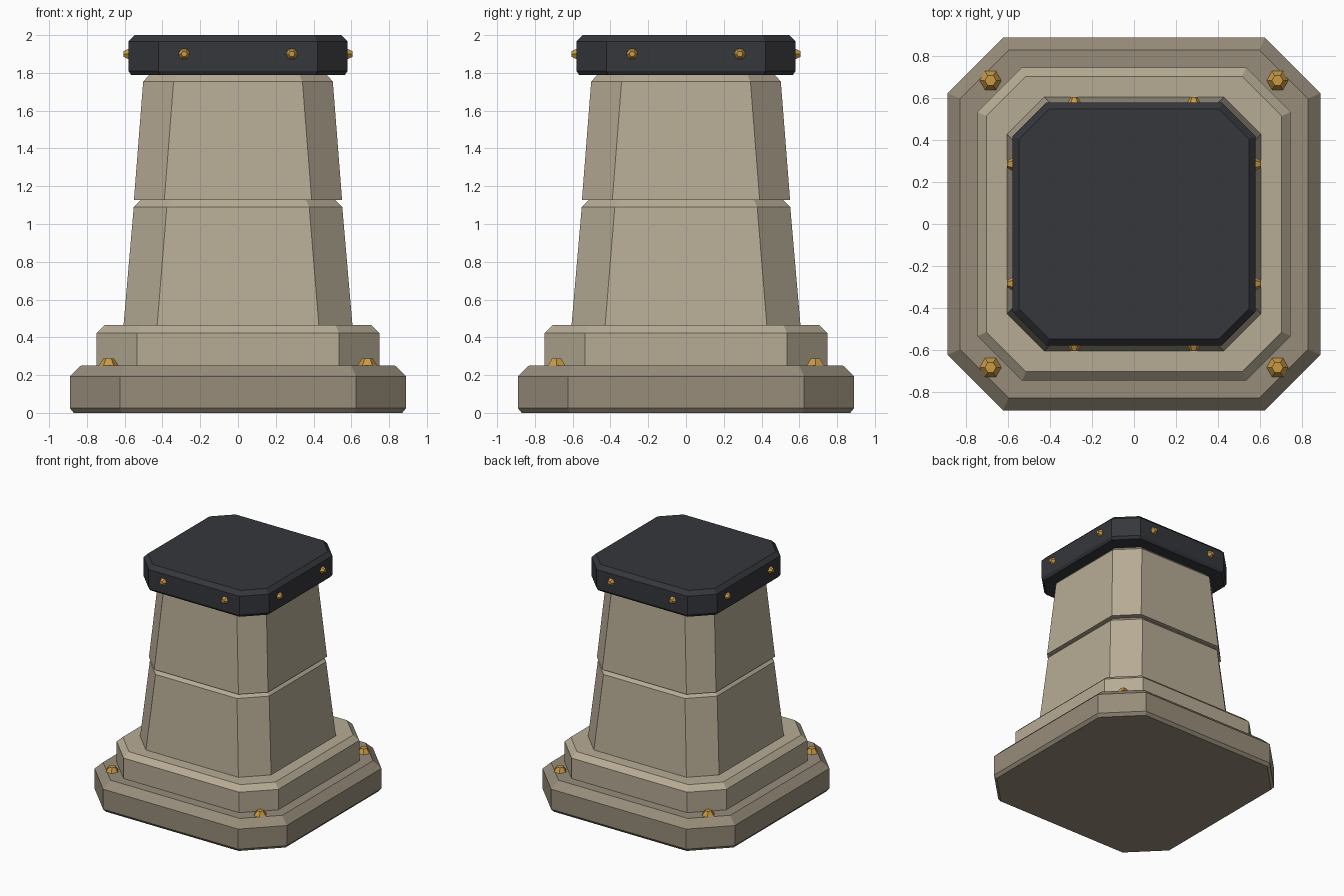
import bpy, bmesh
from math import cos, sin, pi
from mathutils import Matrix

if "Cube" in bpy.data.objects:
    bpy.data.objects.remove(bpy.data.objects["Cube"])


def material(name, rgb):
    m = bpy.data.materials.new(name)
    m.diffuse_color = (*rgb, 1)
    m.use_nodes = True
    m.node_tree.nodes["Principled BSDF"].inputs["Base Color"].default_value = m.diffuse_color
    return m


STONE = material("light_stone", (0.47, 0.41, 0.30))
DARK_STONE = material("dark_stone", (0.31, 0.265, 0.195))
IRON = material("dark_iron", (0.036, 0.038, 0.045))
BRASS = material("brass", (0.58, 0.32, 0.06))


def loft(name, rings, mat, matrix=Matrix()):
    """Skin a stack of point rings and close both ends."""
    bm = bmesh.new()
    loops = [[bm.verts.new(p) for p in ring] for ring in rings]
    n = len(loops[0])
    for a, b in zip(loops, loops[1:]):
        for i in range(n):
            j = (i + 1) % n
            bm.faces.new((a[i], a[j], b[j], b[i]))
    bm.faces.new(loops[0][::-1])
    bm.faces.new(loops[-1])
    bmesh.ops.recalc_face_normals(bm, faces=bm.faces[:])
    mesh = bpy.data.meshes.new(name)
    bm.to_mesh(mesh)
    bm.free()
    mesh.materials.append(mat)
    obj = bpy.data.objects.new(name, mesh)
    obj.matrix_world = matrix
    bpy.context.collection.objects.link(obj)
    return obj


def block(name, profile, mat):
    """Square block with cut corners; profile rows are (z, half width, corner start)."""
    def ring(z, h, c):
        return [(c, -h, z), (h, -c, z), (h, c, z), (c, h, z),
                (-c, h, z), (-h, c, z), (-h, -c, z), (-c, -h, z)]
    return loft(name, [ring(*row) for row in profile], mat)


def bolt(name, r_base, r_top, height, matrix):
    """Six-sided tapered stud."""
    rings = [[(r * cos(i * pi / 3), r * sin(i * pi / 3), z) for i in range(6)]
             for r, z in ((r_base, 0), (r_top, height))]
    return loft(name, rings, BRASS, matrix)


# Stepped base
block("plinth", [(0, 0.87, 0.615), (0.025, 0.89, 0.625),
                 (0.193, 0.89, 0.625), (0.252, 0.83, 0.598)], DARK_STONE)
block("base_step", [(0.25, 0.748, 0.535), (0.423, 0.748, 0.535),
                    (0.465, 0.705, 0.515)], STONE)

# Tapered shaft in two courses
block("lower_shaft", [(0.465, 0.606, 0.428), (1.09, 0.552, 0.377),
                      (1.127, 0.516, 0.36)], STONE)
block("upper_shaft", [(1.127, 0.551, 0.39), (1.755, 0.502, 0.341),
                      (1.79, 0.468, 0.325)], STONE)

# Iron cap
block("cap", [(1.788, 0.565, 0.412), (1.81, 0.58, 0.42),
              (1.967, 0.58, 0.42), (2.0, 0.548, 0.406)], IRON)

# Bolts: one on each plinth corner, two on each cap side
for k in range(4):
    turn = Matrix.Rotation(k * pi / 2, 4, 'Z')
    sx, sy = ((-1, -1), (1, -1), (1, 1), (-1, 1))[k]
    bolt(f"plinth_bolt_{k + 1}", 0.053, 0.027, 0.039,
         Matrix.Translation((0.685 * sx, 0.685 * sy, 0.25)))
    for side, x in (("left", -0.285), ("right", 0.285)):
        bolt(f"cap_bolt_{k + 1}_{side}", 0.032, 0.016, 0.028,
             turn @ Matrix.Translation((x, -0.579, 1.9)) @ Matrix.Rotation(pi / 2, 4, 'X'))
